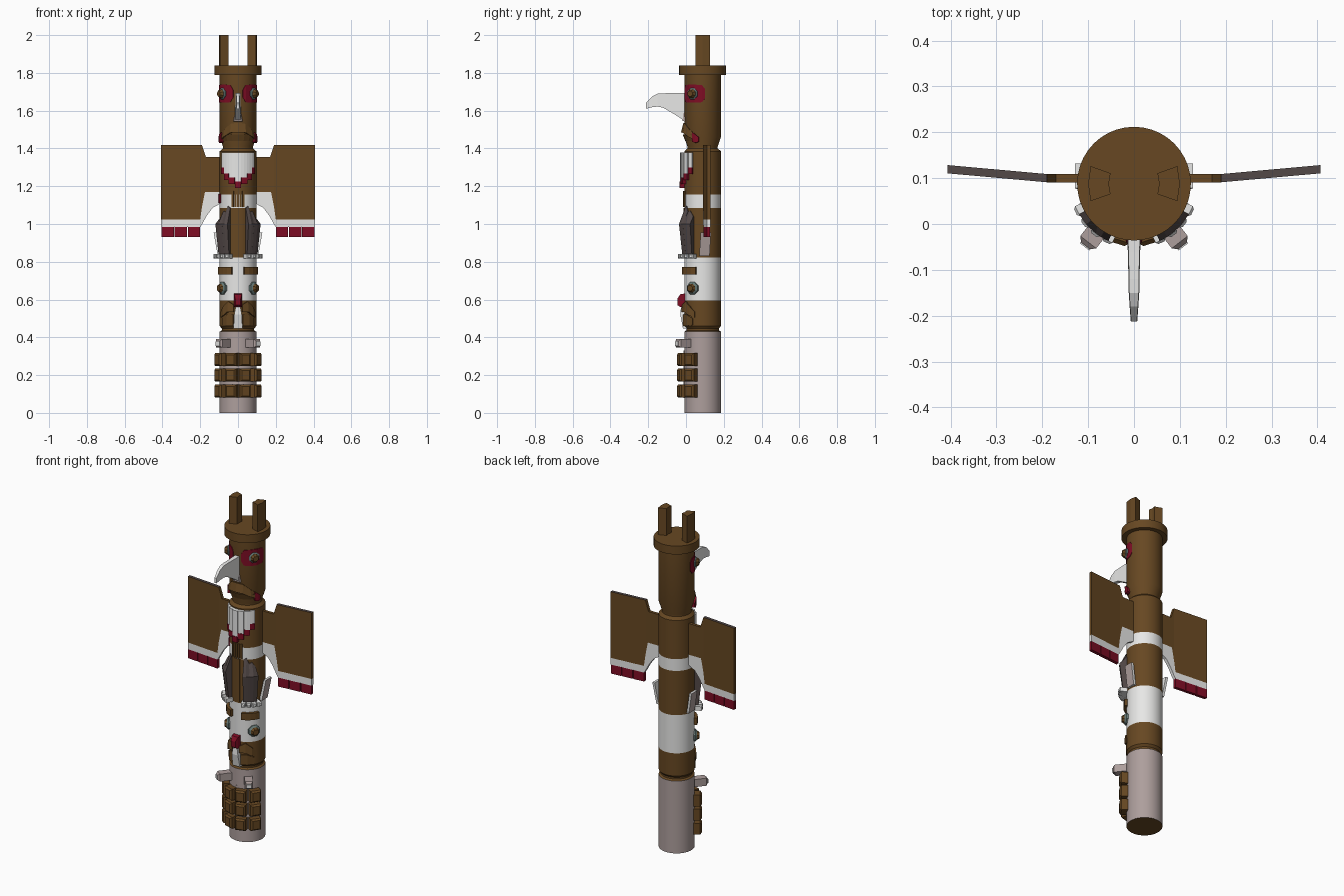
import bpy, bmesh, math
from mathutils import Vector

if "Cube" in bpy.data.objects:
    bpy.data.objects.remove(bpy.data.objects["Cube"])

CY = 0.088  # pole axis in y


def mat(name, rgb):
    m = bpy.data.materials.new(name)
    m.diffuse_color = (*rgb, 1)
    m.use_nodes = True
    m.node_tree.nodes["Principled BSDF"].inputs["Base Color"].default_value = m.diffuse_color
    return m


BROWN = mat("brown_wood", (0.135, 0.064, 0.016))
WHITE = mat("white_paint", (0.83, 0.83, 0.82))
TAUPE = mat("pale_taupe", (0.42, 0.345, 0.335))
RED = mat("deep_red", (0.21, 0.004, 0.018))
DARK = mat("dark_taupe", (0.085, 0.065, 0.063))
TEAL = mat("grey_teal", (0.13, 0.19, 0.18))


def make(name, bm, mats, smooth=None):
    bmesh.ops.recalc_face_normals(bm, faces=bm.faces[:])
    me = bpy.data.meshes.new(name)
    bm.to_mesh(me)
    bm.free()
    for m in mats:
        me.materials.append(m)
    if smooth:
        for p in me.polygons:
            p.use_smooth = True
        me.set_sharp_from_angle(angle=math.radians(smooth))
    ob = bpy.data.objects.new(name, me)
    bpy.context.collection.objects.link(ob)
    return ob


def polar(a, r, z):
    """Angle in degrees from the front, positive towards +x."""
    a = math.radians(a)
    return Vector((r * math.sin(a), CY - r * math.cos(a), z))


def loft(name, loops, mats, smooth=None, seg_mats=None):
    bm = bmesh.new()
    rows = [[bm.verts.new(p) for p in lp] for lp in loops]
    n = len(rows[0])
    for k in range(len(rows) - 1):
        for i in range(n):
            j = (i + 1) % n
            f = bm.faces.new((rows[k][i], rows[k][j], rows[k + 1][j], rows[k + 1][i]))
            f.material_index = seg_mats[k] if seg_mats else 0
    bm.faces.new(rows[0])
    bm.faces.new(rows[-1])
    return make(name, bm, mats, smooth)


def shell(name, cols, m, s=1, r0=0.09):
    """Curved plate on the pole; each column is angle, low z, high z, low r, high r."""
    return loft(name, [[polar(s * a, r0, lo), polar(s * a, rl, lo),
                        polar(s * a, rh, hi), polar(s * a, r0, hi)]
                       for a, lo, hi, rl, rh in cols], [m])


def band(name, a0, a1, lo, hi, r, m, s=1, n=4, rh=None):
    return shell(name, [(a0 + (a1 - a0) * i / n, lo, hi, r, rh or r) for i in range(n + 1)], m, s)


def block(name, a, z, w, h, r0, r1, m, bevel=0.0):
    """Box standing out radially from the pole, with a narrowed front face."""
    t = polar(a, 1, 0) - polar(a, 0, 0)
    side = Vector((-t.y, t.x, 0))

    def ring(r, k):
        return [polar(a, r, z) + side * (u * (w / 2 - k)) + Vector((0, 0, v * (h / 2 - k)))
                for u, v in ((-1, -1), (1, -1), (1, 1), (-1, 1))]
    loops = [ring(r0, 0), ring(r1 - bevel, 0)]
    if bevel:
        loops.append(ring(r1, bevel))
    return loft(name, loops, [m])


def disc(name, a, z, r, r0, r1, m, n=8):
    t = polar(a, 1, 0) - polar(a, 0, 0)
    side = Vector((-t.y, t.x, 0))
    ang = [2 * math.pi * (i + .5) / n for i in range(n)]
    return loft(name, [[polar(a, q, z) + side * (k * math.cos(b)) + Vector((0, 0, k * math.sin(b)))
                        for b in ang] for q, k in ((r0, r), ((r0 + r1) / 2, r), (r1, r * .65))], [m])


# Pole: one turned body, colour by height
R = 0.097
prof = [(0, R, 2), (0.43, R, 0), (0.437, 0.086, 0), (0.447, 0.086, 0), (0.46, R, 0), (0.595, R, 1),
        (0.822, R, 0), (1.085, R, 1), (1.155, R, 0), (1.385, R, 0), (1.40, 0.08, 0),
        (1.41, 0.08, 0), (1.46, R, 0), (1.79, R, 0), (1.79, 0.124, 0), (1.84, 0.124, 0)]
pole = loft("pole", [[polar(i * 360 / 40, r, z) for i in range(40)] for z, r, _ in prof],
            [BROWN, WHITE, TAUPE], 30, [p[2] for p in prof])

# Wings: bent slabs
def wing_y(x):
    return 0.10 + max(0, x - 0.19) * 0.09


def slab(name, pts, m, s, top=None):
    ob = loft(name, [[(s * x, wing_y(x) + d, z) for x, z in pts] for d in (-0.009, 0.009)], [m])
    if top:
        ob.data.materials.append(top)
        for p in ob.data.polygons:
            if p.normal.z > 0.9:
                p.material_index = 1


for s, side in ((-1, "left"), (1, "right")):
    # Ears on the top disc
    loft(side + "_ear", [[polar(s * a, r, z) for a, r in
                          ((66, .056), (90, .055), (114, .056), (112, .102), (90, .1), (68, .102))]
                         for z in (1.83, 2.0)], [BROWN])

    slab(side + "_wing_arm", [(.09, 1.17), (.175, 1.17), (.19, 1.095), (.19, 1.415),
                              (.17, 1.355), (.09, 1.355)], BROWN, s)
    slab(side + "_wing_panel", [(.19, 1.095), (.2, 1.025), (.407, 1.025), (.407, 1.418), (.19, 1.418)],
         BROWN, s, DARK)
    slab(side + "_wing_inner_trim", [(.09, 1.17), (.175, 1.17), (.19, 1.095), (.19, 1.0), (.165, 1.045),
                                     (.135, 1.085), (.09, 1.11)], WHITE, s)
    slab(side + "_wing_trim_corner", [(.19, 1.095), (.2, 1.025), (.2, .985), (.19, 1.0)], WHITE, s)
    slab(side + "_wing_trim", [(.2, 1.025), (.407, 1.025), (.407, .985), (.2, .985)], WHITE, s)
    for i, x in enumerate((.2, .27, .34)):
        slab(f"{side}_wing_tip_{i}", [(x, .985), (x + .065, .985), (x + .065, .932), (x, .932)], RED, s)

    # Upper head: eye patch and eye
    shell(side + "_eye_patch", [(15, 1.67, 1.71, .1, .1), (24, 1.645, 1.735, .101, .101),
                                (45, 1.642, 1.738, .101, .101), (65, 1.642, 1.738, .101, .101),
                                (88, 1.645, 1.735, .101, .101), (97, 1.665, 1.715, .1, .1)], RED, s)
    disc(side + "_upper_eye_ring", s * 57, 1.69, .032, .09, .11, TEAL)
    disc(side + "_upper_eye", s * 57, 1.69, .025, .095, .122, BROWN)
    shell(side + "_mouth_corner", [(58, 1.435, 1.485, .106, .108), (68, 1.43, 1.475, .108, .108),
                                   (78, 1.435, 1.46, .105, .105)], RED, s, .075)

    # Chest bib: stepped white feathers with red ends
    for i, (a0, a1, z, r) in enumerate(((8.5, 25, 1.245, .114), (26, 42, 1.268, .109), (43, 58, 1.30, .104))):
        band(f"{side}_bib_feather_{i}", a0, a1, z, 1.378, r, WHITE, s, 2)
        band(f"{side}_bib_tip_{i}", a0, a1, z - .034, z, r + .003, RED, s, 2)

    # Folded legs: dark feathers bulging out, with white claws
    for i, (a0, a1, zt) in enumerate(((24, 37, 1.085), (38, 58, 1.06))):
        band(f"{side}_leg_lower_{i}", a0, a1 + 3, .84, 1.0, .118, DARK, s, 2, .137)
        shell(f"{side}_leg_upper_{i}", [(a0, 1.0, zt, .137, .102), ((a0 + a1) / 2 + 1.5, 1.0, zt + .01, .137, .102),
                                        (a1 + 3, 1.0, zt - .02, .137, .102)], DARK, s)
    for i, a in enumerate((25, 38, 51, 64)):
        block(f"{side}_claw_{i}", s * a, .83, .024, .024, .09, .142, WHITE, .005)

    # Leaning side feather, taupe outside
    sf = loft(side + "_side_feather", [[(s * (x + d), y, z) for y, z, x in
                                        ((.07, .83, .1), (.125, .83, .1), (.132, .955, .122), (.078, .955, .122))]
                                       for d in (-.008, .007)], [WHITE, TAUPE])
    for p in sf.data.polygons:
        p.material_index = 1 if p.normal.x * s > .8 else 0

    # Lower face: brow, eye, cheek
    band(side + "_brow", 18, 70, .732, .772, .114, BROWN, s, 4)
    disc(side + "_lower_eye_ring", s * 57, .66, .035, .09, .113, TEAL)
    disc(side + "_lower_eye", s * 57, .66, .026, .095, .124, BROWN)
    shell(side + "_lower_lip", [(12, .535, .572, .114, .112), (30, .535, .59, .114, .106),
                                (48, .515, .565, .108, .106), (65, .505, .535, .102, .102)], BROWN, s)
    shell(side + "_chin", [(14, .46, .52, .106, .106), (35, .46, .52, .104, .104),
                           (58, .465, .5, .101, .101)], BROWN, s)

    # Paws above the blocks
    block(side + "_paw", s * 38, .368, .044, .045, .09, .172, TAUPE, .01)
    block(side + "_paw_front", s * 38, .366, .026, .022, .16, .175, WHITE)

    # Rows of carved blocks on the base
    for row, z in enumerate((.115, .2, .282)):
        for col, a in enumerate((17.5, 56)):
            block(f"{side}_block_{row}_{col}", s * a, z, .06, .068, .08, .136, BROWN, .009)

# Big curved beak: stations of centre top and bottom
st = [(0.01, 1.695, 1.535, .016), (-.06, 1.693, 1.58, .0135), (-.12, 1.692, 1.615, .012),
      (-.15, 1.69, 1.622, .0115), (-.18, 1.675, 1.618, .0095), (-.213, 1.64, 1.61, .007)]
loft("beak", [[(-w, y, lo), (w, y, lo), (w * .9, y, hi), (-w * .9, y, hi)] for y, hi, lo, w in st], [WHITE])
loft("beak_base", [[(-.03, .012, 1.54), (.03, .012, 1.54), (.012, .012, 1.62), (-.012, .012, 1.62)],
                   [(-.022, -.018, 1.545), (.022, -.018, 1.545), (.01, -.014, 1.61), (-.01, -.014, 1.61)]], [TAUPE])

# Upper head mouth
shell("upper_lip", [(a, 1.485 - .042 * k, 1.535 - .06 * k, .114 - .01 * k, .102) for a, k in
                    ((-68, 1), (-45, .55), (-22, .05), (0, 0), (22, .05), (45, .55), (68, 1))], BROWN)
shell("jaw", [(a, 1.44, 1.475, .092, .106) for a in (-58, -38, -19, 0, 19, 38, 58)], BROWN, 1, .07)

# Bib centre, belly ridges and small red mark
band("bib_centre", -8, 8, 1.225, 1.378, .119, WHITE, 1, 2)
band("bib_centre_tip", -8, 8, 1.19, 1.225, .122, RED, 1, 2)
for i, a in enumerate((-16, -8, 0, 8, 16)):
    band(f"belly_ridge_{i}", a - 3, a + 3, 1.09, 1.175, .103, BROWN, 1, 1)
band("red_side_mark", -88, -68, 1.11, 1.16, .104, RED, 1, 2)
band("tail_ridge", -10, 10, .83, 1.085, .101, BROWN, 1, 2)

# Lower beak, chin stripe, divider
loft("lower_beak", [[(-w, y, z0), (w, y, z0), (w, y, z1), (-w, y, z1)] for y, z0, z1, w in
                    ((0.01, .565, .635, .021), (-.03, .56, .628, .021), (-.045, .57, .605, .014))], [RED])
loft("chin_stripe", [[(-w, y0, z), (w, y0, z), (w, y1, z), (-w, y1, z)] for z, y0, y1, w in
                     ((.447, -.016, .01, .024), (.52, -.03, .01, .02), (.57, -.026, .01, .011))], [WHITE])
band("base_stripe", -2.5, 2.5, .08, .33, .101, TAUPE, 1, 1)
